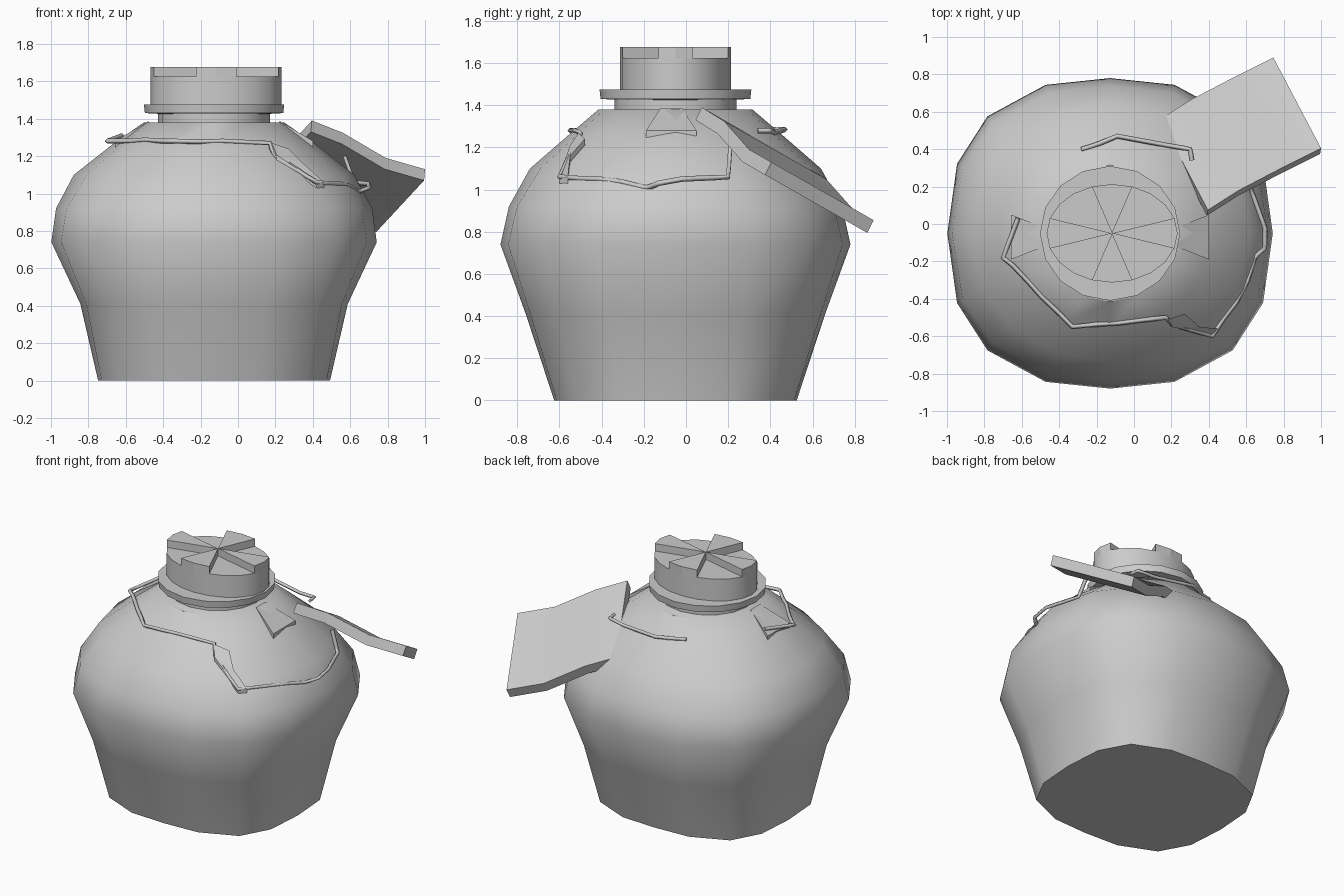
import bpy, bmesh
from math import sin, cos, pi, radians
from mathutils import Vector
from mathutils.bvhtree import BVHTree

if "Cube" in bpy.data.objects:
    bpy.data.objects.remove(bpy.data.objects["Cube"], do_unlink=True)

grey = bpy.data.materials.new("plain_grey")
grey.use_nodes = True
grey.diffuse_color = (0.6, 0.6, 0.6, 1)
grey.node_tree.nodes["Principled BSDF"].inputs["Base Color"].default_value = (0.6, 0.6, 0.6, 1)

CX, CY = -0.128, -0.05      # jar axis
LID_X = -0.117              # the lid sits slightly off the axis


def finish(bm, name, smooth=None):
    bmesh.ops.recalc_face_normals(bm, faces=bm.faces)
    mesh = bpy.data.meshes.new(name)
    bm.to_mesh(mesh)
    bm.free()
    mesh.materials.append(grey)
    ob = bpy.data.objects.new(name, mesh)
    bpy.context.collection.objects.link(ob)
    if smooth:
        bpy.ops.object.select_all(action='DESELECT')
        ob.select_set(True)
        bpy.context.view_layer.objects.active = ob
        bpy.ops.object.shade_smooth_by_angle(angle=radians(smooth))
    return ob


def lathe(name, profile, sides, smooth, cx=CX, closed=False, corner=0):
    """Revolve (x radius, y radius, z, squareness power) rings.
    corner turns the columns beside the x axis towards the diagonals."""
    bm = bmesh.new()
    rings = []
    for rx, ry, z, power in profile:
        ring = []
        for i in range(sides):
            a = 2 * pi * i / sides
            if i % 8 in (1, 7):
                a += corner if i % 8 == 1 else -corner
            c, s = cos(a), sin(a)
            k = (abs(c) ** power + abs(s) ** power) ** (-1 / power)
            ring.append(bm.verts.new((cx + rx * k * c, CY + ry * k * s, z)))
        rings.append(ring)
    pairs = list(zip(rings, rings[1:]))
    if closed:
        pairs.append((rings[-1], rings[0]))
    else:
        bm.faces.new(rings[0])
        bm.faces.new(rings[-1])
    for lo, hi in pairs:
        for i in range(sides):
            j = (i + 1) % sides
            bm.faces.new((lo[i], lo[j], hi[j], hi[i]))
    return finish(bm, name, smooth)


def slab(name, top, offset, smooth=None):
    """Solid from a grid of rows of points, thickened by an offset."""
    bm = bmesh.new()
    rows = [[bm.verts.new(p) for p in row] for row in top]
    for a, b in zip(rows, rows[1:]):
        for i in range(len(a) - 1):
            bm.faces.new((a[i], a[i + 1], b[i + 1], b[i]))
    copy = bmesh.ops.duplicate(bm, geom=bm.verts[:] + bm.edges[:] + bm.faces[:])
    moved = [v for v in copy["geom"] if isinstance(v, bmesh.types.BMVert)]
    bmesh.ops.translate(bm, verts=moved, vec=offset)
    bmesh.ops.bridge_loops(bm, edges=[e for e in bm.edges if e.is_boundary])
    return finish(bm, name, smooth)


# Jar body with squarish lower rings and a rounder shoulder
body = lathe("jar_body", [
    (0.62, 0.575, 0.0, 3.1), (0.715, 0.71, 0.41, 2.75), (0.87, 0.83, 0.74, 2.45),
    (0.845, 0.79, 0.92, 2.35), (0.75, 0.69, 1.10, 2.05), (0.54, 0.50, 1.265, 2),
    (0.375, 0.365, 1.38, 2)], 16, 40, corner=radians(3))
surface = BVHTree.FromPolygons([v.co for v in body.data.vertices],
                               [p.vertices for p in body.data.polygons])


def rest(point, gap):
    """Lift a point that is inside the jar body to just above its surface."""
    point = Vector(point)
    spot, normal = surface.find_nearest(point)[:2]
    return spot + normal * gap if (point - spot).dot(normal) < gap else point


def cord(name, points, depth=0.013):
    curve = bpy.data.curves.new(name, 'CURVE')
    curve.dimensions = '3D'
    curve.bevel_depth = depth
    curve.bevel_resolution = 0
    curve.use_fill_caps = True
    path = []
    for a, b in zip(points, points[1:]):
        path += [rest(Vector(a).lerp(Vector(b), t / 4), 0.004) for t in range(4)]
    path.append(rest(points[-1], 0.004))
    line = curve.splines.new('POLY')
    line.points.add(len(path) - 1)
    for p, co in zip(line.points, path):
        p.co = (*co, 1)
    curve.materials.append(grey)
    ob = bpy.data.objects.new(name, curve)
    bpy.context.collection.objects.link(ob)


# Neck and the flat ring around it
lathe("neck", [(0.30, 0.29, 1.36, 2), (0.30, 0.29, 1.47, 2)], 16, 40)
lathe("neck_collar", [
    (0.37, 0.355, 1.43, 2), (0.375, 0.36, 1.475, 2),
    (0.28, 0.25, 1.475, 2), (0.28, 0.25, 1.425, 2)], 16, 30, closed=True)

# Oval lid, with four raised wedges on top
lathe("lid", [(0.35, 0.263, 1.43, 2), (0.35, 0.263, 1.625, 2)], 20, 30, cx=LID_X)
bm = bmesh.new()
for quarter in range(4):
    outline = [(0, 0)]
    for step in (-1, 0, 1):
        a = quarter * pi / 2 + step * pi / 10
        outline.append((0.35 * cos(a), 0.263 * sin(a)))
    lower, upper = ([bm.verts.new((LID_X + x, CY + y, z)) for x, y in outline]
                    for z in (1.62, 1.676))
    bm.faces.new(lower)
    bm.faces.new(upper)
    for i in range(4):
        j = (i + 1) % 4
        bm.faces.new((lower[i], lower[j], upper[j], upper[i]))
finish(bm, "lid_wedges")

# Small sloping lugs lying on the shoulder, on both sides of the neck
for side, name in ((1, "left_lug"), (-1, "right_lug")):
    rows = [[rest((CX + side * r, CY - 0.02 + w * t, z), 0.008) for t in (-1, 1)]
            for r, w, z in ((0.35, 0.05, 1.385), (0.53, 0.12, 1.28))]
    slab(name, rows, (0, 0, -0.04))

# Hanging tag: a bent edge swept down its slope
edge = [Vector(p) for p in ((0.395, 0.075, 1.39), (0.56, 0.18, 1.325),
                            (0.79, 0.30, 1.19), (1.0, 0.405, 1.13))]
slope = Vector((-0.255, 0.485, -0.275))
slab("tag", [edge, [p + slope for p in edge]], (-0.005, -0.03, -0.06), 30)

# Cord wound around the shoulder and over to the tag
cord("front_cord", [
    (-0.62, 0.03, 1.31), (-0.70, -0.18, 1.28), (-0.65, -0.22, 1.28), (-0.33, -0.55, 1.28),
    (0.17, -0.50, 1.27), (0.20, -0.53, 1.19), (0.42, -0.60, 1.06), (0.62, -0.20, 1.0),
    (0.70, -0.13, 1.03), (0.70, -0.02, 1.05), (0.62, 0.20, 1.06), (0.57, 0.21, 1.2)])
cord("back_cord", [(-0.28, 0.39, 1.28), (-0.09, 0.47, 1.285), (0.18, 0.42, 1.27),
                   (0.30, 0.40, 1.28), (0.31, 0.34, 1.28)])

# Folded flap beside the cord
fold = [[(0.18, -0.51, 1.27), (0.20, -0.54, 1.19), (0.42, -0.60, 1.06)],
        [(0.27, -0.48, 1.24), (0.35, -0.55, 1.16), (0.46, -0.56, 1.06)]]
slab("cord_fold", [[rest(p, 0.02) for p in row] for row in fold], (0, 0, -0.03))
